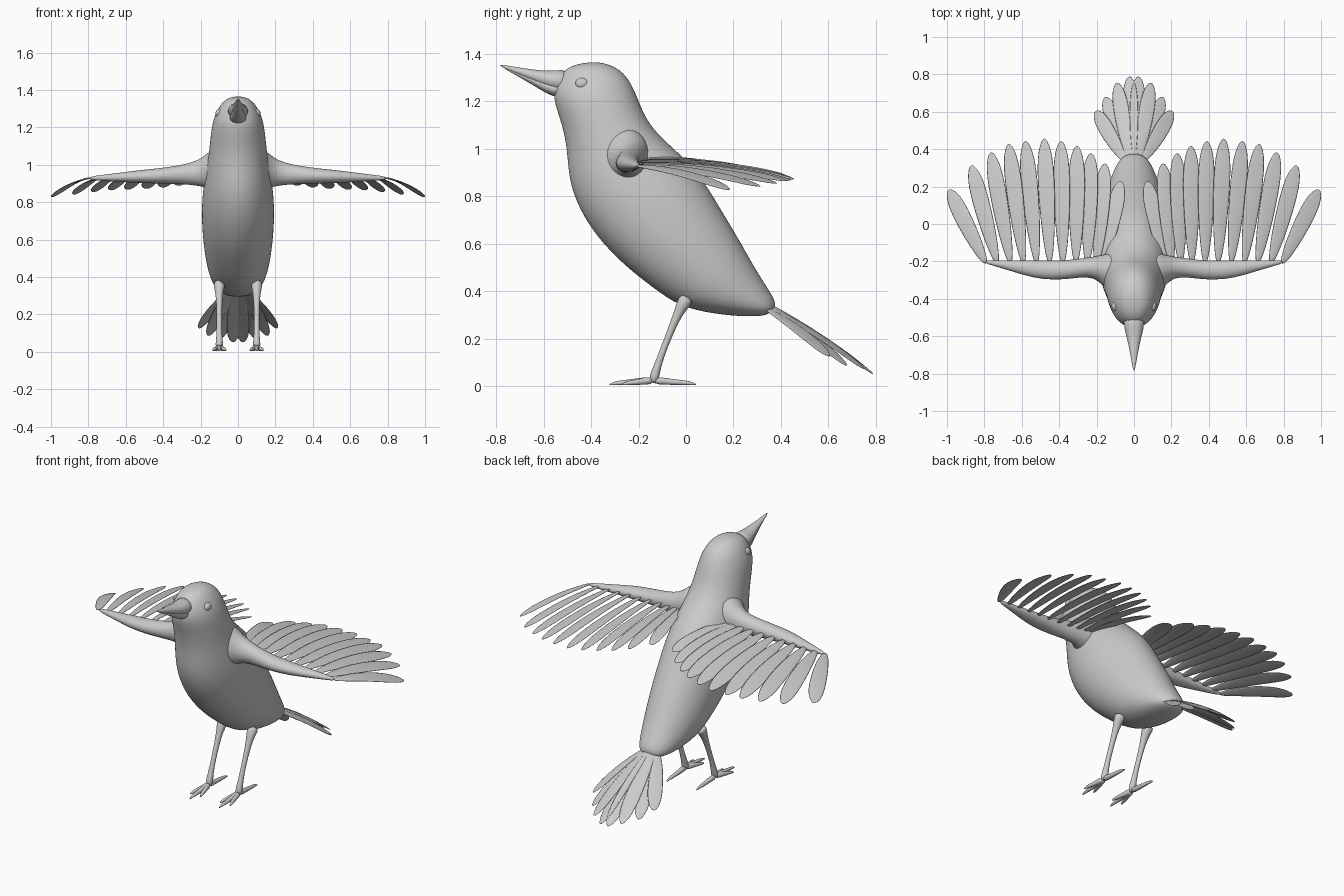
import bpy, math
from mathutils import Vector as V, Matrix


def loft(name, rings, n=16, sub=1, mirror=False):
    """Skin elliptical rings given as (centre, half axis u, half axis v)."""
    verts, faces = [], []
    for c, u, v in rings:
        for i in range(n):
            a = 2 * math.pi * i / n
            verts.append(V(c) + V(u) * math.cos(a) + V(v) * math.sin(a))
    for r in range(len(rings) - 1):
        for i in range(n):
            j = (i + 1) % n
            faces.append((r * n + i, r * n + j, r * n + n + j, r * n + n + i))
    faces.append(tuple(range(n))[::-1])
    faces.append(tuple(range(len(verts) - n, len(verts))))
    me = bpy.data.meshes.new(name)
    me.from_pydata(verts, [], faces)
    c = sum((V(r[0]) for r in rings), V()) / len(rings)
    # keep normals pointing outward
    p = me.polygons[(len(rings) // 2 - 1) * n]
    mid = (V(rings[len(rings) // 2 - 1][0]) + V(rings[len(rings) // 2][0])) / 2
    if p.normal.dot(p.center - mid) < 0:
        me.flip_normals()
    me.polygons.foreach_set("use_smooth", [True] * len(me.polygons))
    ob = bpy.data.objects.new(name, me)
    bpy.context.collection.objects.link(ob)
    if mirror:
        ob.modifiers.new("Mirror", "MIRROR").use_mirror_merge = False
    if sub:
        m = ob.modifiers.new("Subsurf", "SUBSURF")
        m.levels = m.render_levels = sub
    return ob


def limb(name, pts, n=10):
    """Tapered round tube through (x, y, z, radius) points, mirrored."""
    rings = []
    for i, p in enumerate(pts):
        a, b = V(pts[max(i - 1, 0)][:3]), V(pts[min(i + 1, len(pts) - 1)][:3])
        d = (b - a).normalized()
        u = d.cross(V((0.3, 0, 1)) if abs(d.z) < 0.7 else V((0, 1, 0))).normalized()
        rings.append((p[:3], u * p[3], d.cross(u) * p[3]))
    return loft(name, rings, n, 1, True)


def feather(name, base, tip, width, arch, roll):
    base, tip = V(base), V(tip)
    d = (tip - base).normalized()
    side = Matrix.Rotation(roll, 3, d) @ d.cross(V((0, 0, 1))).normalized()
    up = side.cross(d)
    rings = []
    for t, w in ((0, .25), (.15, .6), (.4, .9), (.7, 1), (.86, .85), (.95, .55), (1, .15)):
        c = base.lerp(tip, t) + V((0, 0, arch * math.sin(math.pi * t)))
        rings.append((c, side * width / 2 * w, up * (.006 - .004 * t)))
    loft(name, rings, 8, 1, True)


# Body and head: belly point, back point (y, z) and half width
sections = [
    (-.46, 1.358, -.40, 1.367, .025), (-.515, 1.335, -.33, 1.362, .07),
    (-.55, 1.28, -.26, 1.325, .108), (-.565, 1.215, -.215, 1.25, .138),
    (-.525, 1.11, -.18, 1.15, .15), (-.502, 1.0, -.125, 1.065, .16),
    (-.497, .87, .0, .96, .182), (-.455, .75, .085, .855, .195),
    (-.38, .63, .155, .735, .195), (-.265, .51, .225, .62, .185),
    (-.135, .41, .285, .51, .168), (-.03, .335, .335, .43, .145),
    (.12, .303, .37, .375, .115), (.26, .292, .378, .345, .085),
    (.34, .297, .374, .322, .045)]
loft("body", [((0, (a + c) / 2, (b + d) / 2), (w, 0, 0), (0, (c - a) / 2, (d - b) / 2))
              for a, b, c, d, w in sections], 24, 2)

# Beak: upper and lower halves (y, z, half width, half height)
for name, prof in (
        ("upper_beak", [(-.49, 1.285, .058, .055), (-.555, 1.285, .055, .045), (-.61, 1.298, .038, .033),
                        (-.70, 1.325, .019, .017), (-.79, 1.355, .004, .004)]),
        ("lower_beak", [(-.50, 1.25, .05, .035), (-.565, 1.25, .046, .032), (-.62, 1.276, .03, .022),
                        (-.70, 1.313, .014, .012), (-.775, 1.346, .003, .003)])):
    loft(name, [((0, y, z), (w, 0, 0), (0, 0, h)) for y, z, w, h in prof], 16, 1)

# Eyes
for s in (-1, 1):
    bpy.ops.mesh.primitive_uv_sphere_add(segments=20, ring_count=12, radius=1,
                                         location=(s * .098, -.438, 1.275))
    eye = bpy.context.object
    eye.name = "eye"
    eye.scale = (.022, .029, .025)
    bpy.ops.object.shade_smooth()

# Wing arms: x, y, z, half depth, half height
arm = [(.08, -.27, .985, .125, .135), (.14, -.26, .975, .105, .11), (.19, -.235, .96, .065, .078),
       (.25, -.23, .952, .052, .06), (.33, -.242, .946, .051, .049), (.43, -.248, .94, .053, .041),
       (.54, -.242, .937, .048, .034), (.66, -.222, .932, .028, .022), (.81, -.2, .928, .008, .009)]
loft("wing_arm", [((x, y, z), (0, a, 0), (0, 0, b)) for x, y, z, a, b in arm], 16, 1, True)

# Wing feathers, inner to outer: base x, tip x, tip y, tip z
wing = [(.17, .07, .23, .915), (.20, .155, .325, .905), (.25, .23, .38, .895), (.31, .305, .42, .89),
        (.38, .39, .445, .88), (.45, .48, .458, .873), (.52, .58, .445, .868), (.59, .67, .43, .865),
        (.66, .765, .385, .855), (.73, .87, .315, .842), (.79, .99, .185, .828)]
for i, (bx, tx, ty, tz) in enumerate(wing):
    feather("wing_feather", (bx, -.215, .955 - .0025 * i), (tx, ty, tz), .105, .02, math.radians(14))

# Tail feathers: base x, tip x, y, z
for i, (bx, tx, ty, tz) in enumerate([(.008, .025, .79, .05), (.022, .092, .755, .07),
                                      (.036, .155, .68, .085), (.048, .205, .605, .125)]):
    feather("tail_feather", (bx, .335, .352 - .008 * i), (tx, ty, tz), .095, .015, math.radians(10))

# Legs and feet
limb("leg", [(.10, .01, .38, .04), (.10, -.02, .335, .026), (.10, -.045, .28, .017),
             (.10, -.09, .17, .014), (.10, -.122, .08, .016), (.10, -.135, .035, .024), (.10, -.14, .012, .012)])
for dx, dy in ((0, -.325), (.035, -.27), (-.035, -.27), (0, .045)):
    y0 = -.14
    limb("toe", [(.10 + dx * t, y0 + (dy - y0) * t, z, r) for t, z, r in
                 ((0, .025, .02), (.3, .02, .015), (.65, .015, .012), (.85, .013, .009), (1, .006, .003))], 8)
